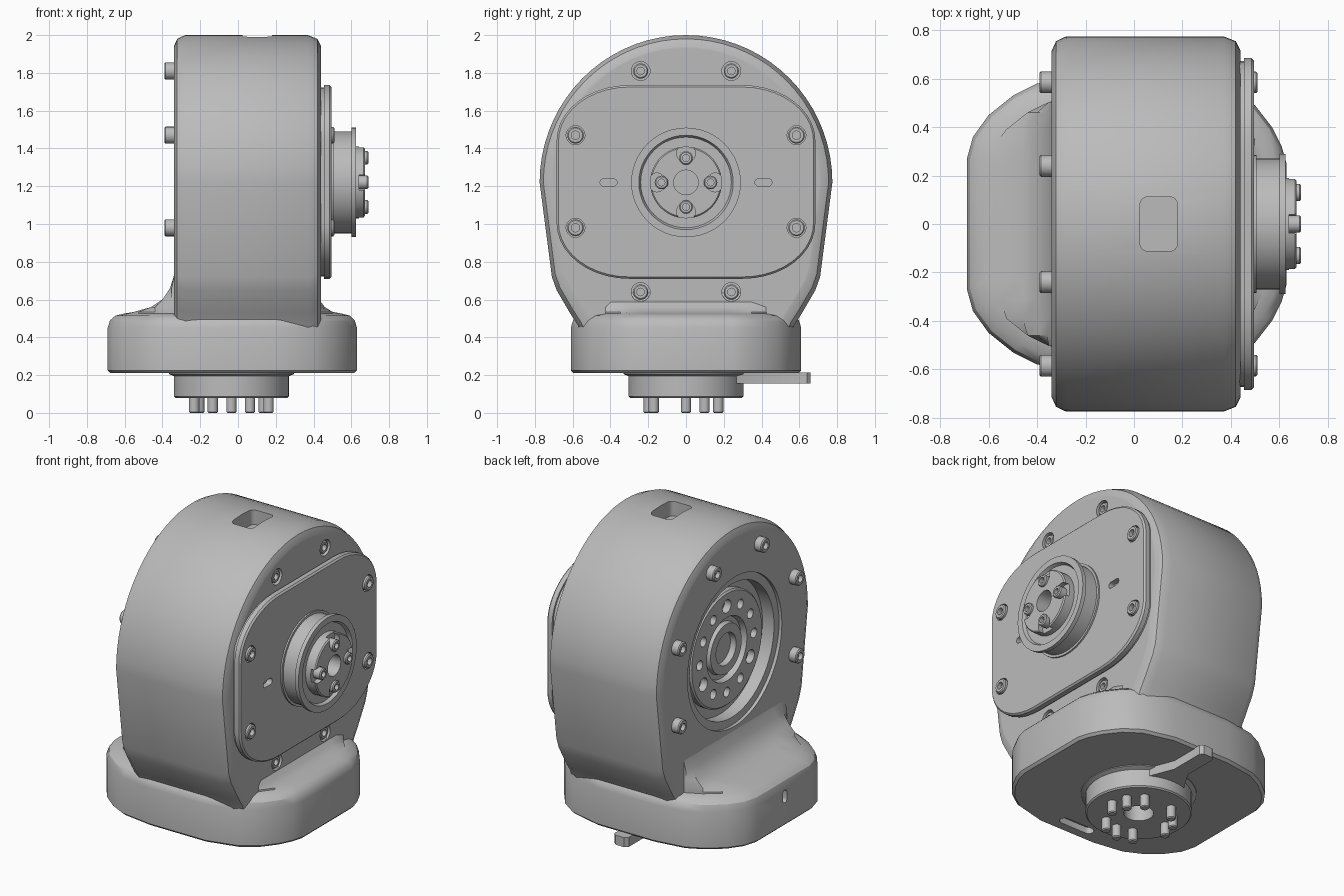
import bpy
import bmesh
from math import sin, cos, pi, radians

cube = bpy.data.objects.get("Cube")
if cube:
    bpy.data.objects.remove(cube, do_unlink=True)

grey = bpy.data.materials.new("light_grey")
grey.use_nodes = True
grey.diffuse_color = (0.5, 0.5, 0.5, 1)
grey.node_tree.nodes["Principled BSDF"].inputs["Base Color"].default_value = (0.5, 0.5, 0.5, 1)

CZ = 1.22          # height of the horizontal joint axis
FX = -0.035        # x of the vertical joint axis
parts = []


def loft(name, axis, rings, cutter=False):
    """Skin a list of (position along axis, [(u, v), ...]) and cap both ends."""
    bm = bmesh.new()
    rows = []
    for a, ring in rings:
        rows.append([bm.verts.new((a, u, v) if axis == "x" else (u, v, a)) for u, v in ring])
    n = len(rows[0])
    for lo, hi in zip(rows, rows[1:]):
        for i in range(n):
            j = (i + 1) % n
            bm.faces.new((lo[i], lo[j], hi[j], hi[i]))
    bm.faces.new(rows[0])
    bm.faces.new(rows[-1])
    bmesh.ops.recalc_face_normals(bm, faces=bm.faces)
    mesh = bpy.data.meshes.new(name)
    bm.to_mesh(mesh)
    bm.free()
    ob = bpy.data.objects.new(name, mesh)
    bpy.context.collection.objects.link(ob)
    if cutter:
        ob.hide_render = True
    else:
        parts.append(ob)
    return ob


def circle(cu, cv, r, n):
    return [(cu + r * cos(2 * pi * i / n), cv + r * sin(2 * pi * i / n)) for i in range(n)]


def turned(name, axis, centre, profile, n=48, cutter=False):
    return loft(name, axis, [(a, circle(*centre, r, n)) for a, r in profile], cutter)


def rounded(cu, cv, hu, hv, ru, rv, n=8):
    """Rectangle with elliptical corners."""
    pts = []
    for q, (su, sv) in enumerate(((1, 1), (-1, 1), (-1, -1), (1, -1))):
        for i in range(n + 1):
            t = (q + i / n) * pi / 2
            pts.append((cu + su * (hu - ru) + ru * cos(t), cv + sv * (hv - rv) + rv * sin(t)))
    return pts


def prism_cutter(axis, ring, a, b):
    return loft("cutter", axis, [(a, ring), (b, ring)], True)


def hole(axis, centre, r, a, b, n=20):
    return turned("cutter", axis, centre, [(a, r), (b, r)], n, True)


def cut(target, cutters):
    for c in cutters:
        mod = target.modifiers.new("cut", "BOOLEAN")
        mod.operation = "DIFFERENCE"
        mod.solver = "EXACT"
        mod.object = c
    graph = bpy.context.evaluated_depsgraph_get()
    mesh = bpy.data.meshes.new_from_object(target.evaluated_get(graph))
    target.modifiers.clear()
    target.data = mesh
    for c in cutters:
        bpy.data.objects.remove(c, do_unlink=True)


def bolt(name, centre, root, tip, r):
    """Socket-head bolt along x."""
    s = 1 if tip > root else -1
    turned(name, "x", centre, [(root, r), (tip - s * 0.006, r), (tip, r - 0.006),
                               (tip, r * 0.5), (tip - s * 0.025, r * 0.5)], 20)


# Drum housing: round top, tapering towards the base
side = [(0.775, 1.22), (0.71, 0.72), (0.685, 0.65), (0.615, 0.53), (0.57, 0.46), (0.5, 0.3)]
arc = [(0.775 * cos(pi * i / 36), CZ + 0.78 * sin(pi * i / 36)) for i in range(1, 36)]
outline = arc + [(-y, z) for y, z in side] + side[::-1]


def drum_ring(inset):
    k = 1 - inset / 0.78
    return [(y * k, CZ + (z - CZ) * k) for y, z in outline]


drum = loft("drum_housing", "x", [(x, drum_ring(i)) for x, i in (
    (-0.34, 0.07), (-0.34, 0.06), (-0.322, 0.02), (-0.28, 0),
    (0.37, 0), (0.42, 0.02), (0.44, 0.06), (0.44, 0.07))])

pocket_bolts = [(y, z) for y in (-0.24, 0.24) for z in (0.64, 1.81)]
cutters = [hole("x", c, 0.05, 0.39, 0.5) for c in pocket_bolts]
cutters.append(turned("cutter", "x", (0, CZ), [(-0.4, 0.47), (-0.32, 0.47), (-0.32, 0.42),
                                               (-0.24, 0.42)], 64, True))
cutters.append(prism_cutter("z", rounded(0.102, 0, 0.077, 0.112, 0.03, 0.03, 4), 1.9, 2.1))
cut(drum, cutters)

# Base: rounded plan that narrows in a fillet up to the drum
half = [(-0.69, 0.27), (-0.665, 0.36), (-0.6, 0.45), (-0.5, 0.53), (-0.4, 0.58), (-0.2, 0.61),
        (0.2, 0.61), (0.4, 0.56), (0.5, 0.49), (0.57, 0.4), (0.61, 0.32), (0.63, 0.25)]
plan = half + [(x, -y) for x, y in reversed(half)]


def base_ring(inset, left=-1, right=1):
    kx, ky = 1 - inset / 0.66, 1 - inset / 0.61
    return [(min(max(x * kx, left), right), y * ky) for x, y in plan]


base = loft("base", "z", [
    (0.21, base_ring(0.02)), (0.21, base_ring(0.015)), (0.225, base_ring(0)),
    (0.45, base_ring(0)), (0.49, base_ring(0.012)), (0.515, base_ring(0.04)),
    (0.525, base_ring(0.08)), (0.535, base_ring(0.08, -0.55, 0.5)),
    (0.56, base_ring(0.08, -0.46, 0.46)), (0.6, base_ring(0.08, -0.4, 0.43)),
    (0.66, base_ring(0.08, -0.36, 0.36)), (0.74, base_ring(0.08, -0.335, 0.35))])
cut(base, [prism_cutter("x", rounded(0, 0.4, 0.02, 0.04, 0.02, 0.02, 4), -0.8, -0.64),
           prism_cutter("z", rounded(0, -0.51, 0.12, 0.03, 0.03, 0.03, 4), 0.1, 0.25)])

# Cover plate with two slots
plate = loft("cover_plate", "x", [(x, rounded(0, 1.2225, 0.685 - i, 0.5125 - i, 0.385 - i, 0.295 - i, 10))
                                  for x, i in ((0.41, 0.012), (0.455, 0.012), (0.455, 0), (0.485, 0), (0.495, 0.01))])
plate_bolts = [(y, z) for y in (-0.585, 0.585) for z in (0.98, 1.47)]
cut(plate, [prism_cutter("x", rounded(y, CZ, 0.045, 0.02, 0.02, 0.02, 4), 0.46, 0.6) for y in (-0.41, 0.41)]
    + [hole("x", c, 0.05, 0.465, 0.6) for c in plate_bolts])

# Output flange with a notched hub
flange = turned("output_flange", "x", (0, CZ), [
    (0.44, 0.285), (0.505, 0.285), (0.505, 0.27), (0.6, 0.27), (0.6, 0.29), (0.625, 0.29),
    (0.625, 0.25), (0.605, 0.24), (0.605, 0.19), (0.665, 0.19), (0.672, 0.183),
    (0.672, 0.065), (0.5, 0.065)])
quarter = [(cos(i * pi / 2), sin(i * pi / 2)) for i in range(4)]
cut(flange, [hole("x", (0.155 * u, CZ + 0.155 * v), 0.05, 0.64, 0.72) for u, v in quarter])

# Bolts
for u, v in quarter:
    bolt("hub_bolt", (0.13 * u, CZ + 0.13 * v), 0.63, 0.69, 0.036)
for c in plate_bolts:
    bolt("plate_bolt", c, 0.45, 0.51, 0.044)
for c in pocket_bolts:
    bolt("pocket_bolt", c, 0.37, 0.435, 0.04)
for c in plate_bolts + [(-0.24, 1.81), (0.24, 1.81)]:
    bolt("rear_side_bolt", c, -0.32, -0.39, 0.045)

# Recessed rotor disc with a ring of holes
rotor = turned("rotor_disc", "x", (0, CZ), [
    (-0.2, 0.36), (-0.275, 0.36), (-0.285, 0.35), (-0.285, 0.2), (-0.25, 0.19), (-0.25, 0.16),
    (-0.28, 0.155), (-0.28, 0.1), (-0.21, 0.1)])
cutters = []
for i in range(12):
    t = radians(30 * i)
    r = 0.042 if i % 4 == 3 else 0.03
    cutters.append(hole("x", (0.27 * cos(t), CZ + 0.27 * sin(t)), r, -0.4, -0.24, 16))
cut(rotor, cutters)

# Lower mounting flange, pins and stop arm
turned("mounting_flange", "z", (FX, 0), [
    (0.25, 0.34), (0.205, 0.33), (0.195, 0.305), (0.088, 0.305), (0.08, 0.297),
    (0.08, 0.085), (0.18, 0.085)])
for i in range(12):
    if i % 4 != 3:
        t = radians(30 * i)
        turned("mounting_pin", "z", (FX + 0.197 * cos(t), 0.197 * sin(t)),
               [(0.1, 0.027), (0.006, 0.027), (0, 0.021)], 16)
arm = [(-0.16, 0.24), (0.12, 0.24), (0.05, 0.42), (0.05, 0.64), (0.03, 0.66),
       (-0.03, 0.66), (-0.05, 0.64), (-0.05, 0.42)]
loft("stop_arm", "z", [(0.155, arm), (0.215, arm)])

# Shared finish
for ob in parts:
    ob.data.materials.clear()
    ob.data.materials.append(grey)
    ob.data.shade_smooth()
    ob.data.set_sharp_from_angle(angle=radians(32))
